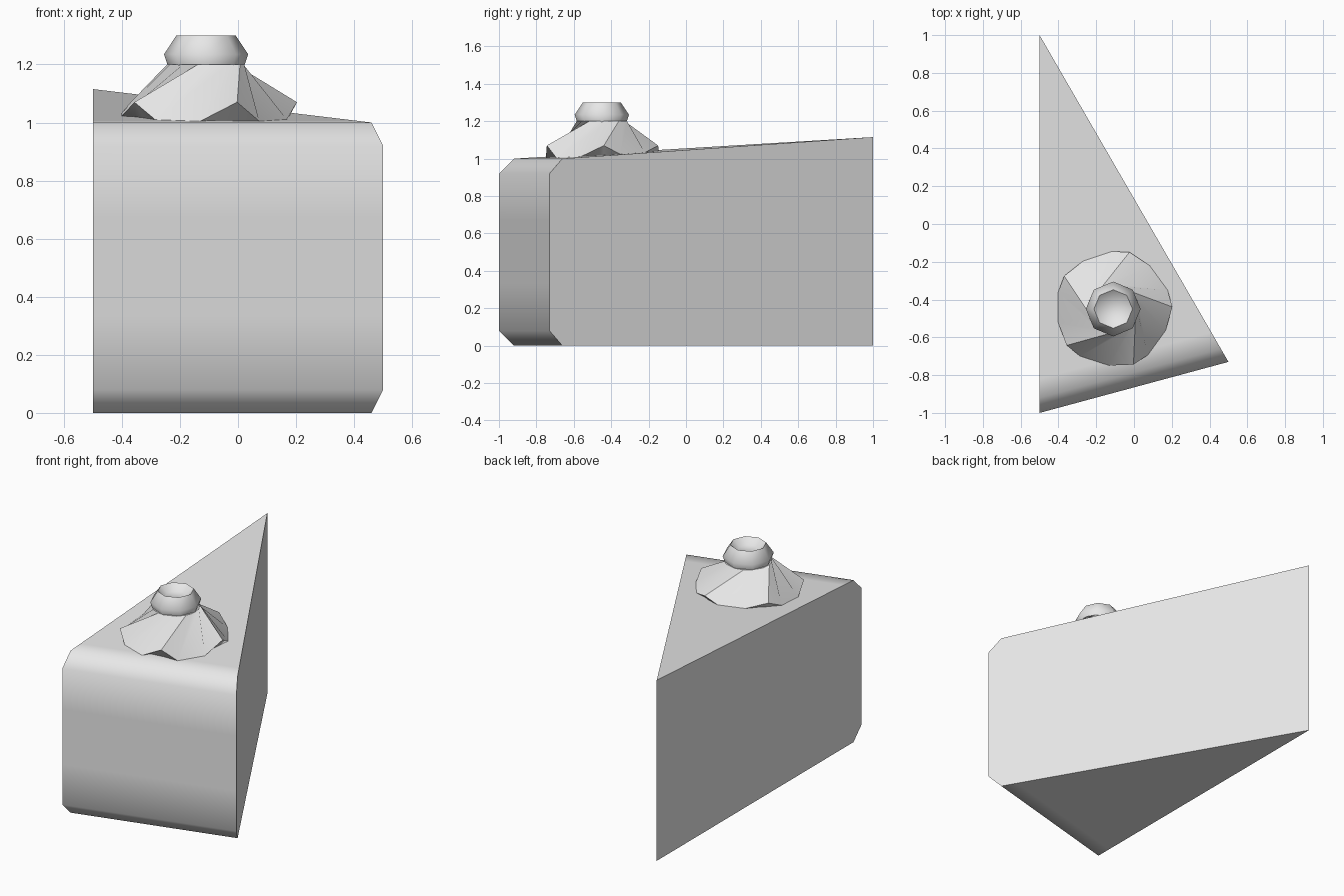
import bpy, bmesh
from math import cos, sin, pi, radians

cube = bpy.data.objects.get("Cube")
if cube:
    bpy.data.objects.remove(cube, do_unlink=True)

grey = bpy.data.materials.new("plain grey")
grey.use_nodes = True
grey.diffuse_color = (0.8, 0.8, 0.8, 1)
grey.node_tree.nodes["Principled BSDF"].inputs["Base Color"].default_value = (0.8, 0.8, 0.8, 1)


def finish(bm, name, angle):
    bmesh.ops.recalc_face_normals(bm, faces=bm.faces)
    mesh = bpy.data.meshes.new(name)
    bm.to_mesh(mesh)
    bm.free()
    mesh.materials.append(grey)
    obj = bpy.data.objects.new(name, mesh)
    bpy.context.collection.objects.link(obj)
    bpy.ops.object.select_all(action='DESELECT')
    obj.select_set(True)
    bpy.context.view_layer.objects.active = obj
    bpy.ops.object.shade_smooth_by_angle(angle=radians(angle))


def bridge(bm, a, b):
    n = len(a)
    for i in range(n):
        j = (i + 1) % n
        bm.faces.new((a[i], a[j], b[j], b[i]))


# Cake wedge: rows run from the bottom, round the bevelled front, to the top
def top_z(d):
    return 1 + 0.06 * (d - 0.08)


bm = bmesh.new()
rows = [(0.18, 0), (0.08, 0), (0, 0.08), (0, 0.33), (0, 0.67), (0, 0.92),
        (0.08, 1), (0.18, top_z(0.18))]
left = [bm.verts.new((-0.5, d - 1, z)) for d, z in rows]
right = [bm.verts.new((0.5 - 0.5 * d, -0.73 + 0.865 * d, z)) for d, z in rows]
tip_low = bm.verts.new((-0.5, 1, 0))
tip_high = bm.verts.new((-0.5, 1, top_z(2)))
for i in range(len(rows) - 1):
    bm.faces.new((left[i], right[i], right[i + 1], left[i + 1]))
bm.faces.new((left[0], right[0], tip_low))
bm.faces.new((left[-1], right[-1], tip_high))
for side in (left, right):
    bm.faces.new(side + [tip_high, tip_low])
finish(bm, "cake_wedge", 60)

# Cream swirl: five twisted folds rising from the cake to a collar
CX, CY = -0.11, -0.45


def point(bm, r, degrees, z=None):
    a = radians(degrees)
    x, y = CX + r * cos(a), CY + r * sin(a)
    if z is None:
        z = 1 + 0.06 * (y + 0.92 - 0.27 * (x + 0.5))
    return bm.verts.new((x, y, z))


bm = bmesh.new()
base, rim, collar = [], [], []
for fold in range(5):
    for offset, radius, height in ((0, 0.313, 1.07), (17, 0.305, None), (48, 0.3, None)):
        a = 2 + 72 * fold + offset
        base.append(point(bm, 0.25, a, 0.99))
        rim.append(point(bm, radius, a, height))
        collar.append(point(bm, 0.135, a + 40, 1.2))
bridge(bm, base, rim)
bridge(bm, rim, collar)
bm.faces.new(base)
bm.faces.new(collar)
finish(bm, "cream_swirl", 30)

# Eight-sided bead on top with a shallow hollow
bm = bmesh.new()
rings = [[point(bm, r, 45 * i, z) for i in range(8)]
         for r, z in ((0.13, 1.19), (0.145, 1.235), (0.102, 1.3), (0.06, 1.265))]
for lower, upper in zip(rings, rings[1:]):
    bridge(bm, lower, upper)
bm.faces.new(rings[0])
bm.faces.new(rings[-1])
finish(bm, "cream_bead", 50)
